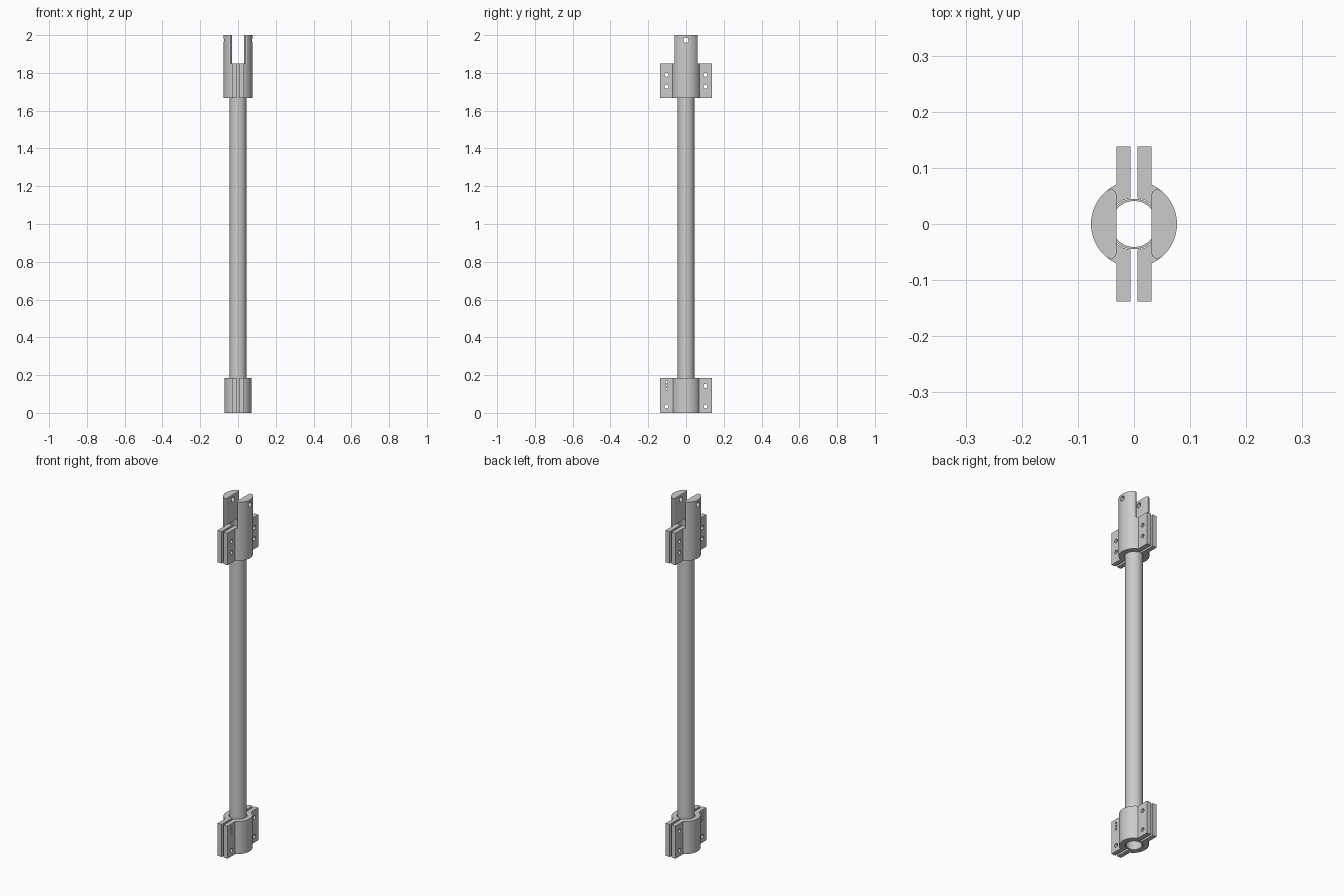
import bpy, bmesh
from math import cos, sin, acos, radians, pi, asin
from mathutils import Matrix, Vector

if "Cube" in bpy.data.objects:
    bpy.data.objects.remove(bpy.data.objects["Cube"])

GAP, FLANGE, REACH = 0.006, 0.031, 0.138   # flange inner x, outer x, y reach
BORE = 0.0465


def make_object(name, bm):
    bmesh.ops.recalc_face_normals(bm, faces=bm.faces[:])
    mesh = bpy.data.meshes.new(name)
    bm.to_mesh(mesh)
    bm.free()
    ob = bpy.data.objects.new(name, mesh)
    bpy.context.collection.objects.link(ob)
    return ob


def arc(rx, ry, a0, a1, n):
    return [(rx * cos(a0 + (a1 - a0) * i / n), ry * sin(a0 + (a1 - a0) * i / n))
            for i in range(n + 1)]


def extrude(name, outline, z0, z1, side):
    bm = bmesh.new()
    face = bm.faces.new([bm.verts.new((side * x, y, z0)) for x, y in outline])
    res = bmesh.ops.extrude_face_region(bm, geom=[face], use_keep_orig=True)
    top = [v for v in res["geom"] if isinstance(v, bmesh.types.BMVert)]
    bmesh.ops.translate(bm, verts=top, vec=(0, 0, z1 - z0))
    return make_object(name, bm)


def drill(ob, holes):
    # holes run along x: (y, z, radius)
    bm = bmesh.new()
    for y, z, r in holes:
        m = Matrix.Translation((0, y, z)) @ Matrix.Rotation(pi / 2, 4, 'Y')
        bmesh.ops.create_cone(bm, cap_ends=True, segments=24, radius1=r,
                              radius2=r, depth=0.4, matrix=m)
    cutter = make_object("hole_cutter", bm)
    cutter.hide_render = True
    mod = ob.modifiers.new("holes", 'BOOLEAN')
    mod.operation, mod.solver, mod.object = 'DIFFERENCE', 'EXACT', cutter
    bpy.context.view_layer.objects.active = ob
    bpy.ops.object.modifier_apply(modifier=mod.name)
    bpy.data.objects.remove(cutter)


def clamp_outline(rx, ry):
    # half shell with two flat flanges
    a, b = acos(FLANGE / rx), acos(GAP / BORE)
    return ([(GAP, -REACH), (FLANGE, -REACH)] + arc(rx, ry, -a, a, 28)
            + [(FLANGE, REACH), (GAP, REACH)] + arc(BORE, BORE, b, -b, 32))


# Hollow central tube
bm = bmesh.new()
prof = [bm.verts.new(p) for p in
        ((0.045, 0, 0), (0.045, 0, 1.85), (0.041, 0, 1.85), (0.041, 0, 0))]
edges = [bm.edges.new((prof[i], prof[(i + 1) % 4])) for i in range(4)]
bmesh.ops.spin(bm, geom=prof + edges, cent=(0, 0, 0), axis=(0, 0, 1),
               angle=2 * pi, steps=64, use_merge=True)
bmesh.ops.remove_doubles(bm, verts=bm.verts[:], dist=1e-5)
parts = [make_object("tube", bm)]

# Bolt holes and the three small holes in the lower clamp
lower_holes = [(0.103, 0.143, 0.011), (0.103, 0.034, 0.011), (-0.103, 0.034, 0.011)]
lower_holes += [(-0.103, z, 0.006) for z in (0.127, 0.145, 0.163)]
upper_holes = [(y, z, 0.011) for y in (-0.103, 0.103) for z in (1.727, 1.79)]

# Fork prong cross-section with rounded ends
a = radians(52)
prong = ([(0.031, -0.052), (0.0335, -0.058), (0.039, -0.062)]
         + arc(0.0765, 0.077, -a, a, 24)
         + [(0.039, 0.062), (0.0335, 0.058), (0.031, 0.052)])

# Mirrored clamp halves and fork prongs
for side, tag in ((1, "right"), (-1, "left")):
    low = extrude("lower_clamp_" + tag, clamp_outline(0.0725, 0.077), 0, 0.185, side)
    drill(low, lower_holes)
    up = extrude("upper_clamp_" + tag, clamp_outline(0.0765, 0.077), 1.668, 1.85, side)
    drill(up, upper_holes)
    fork = extrude("fork_prong_" + tag, prong, 1.85, 2.0, side)
    drill(fork, [(0, 1.973, 0.014)])
    parts += [low, up, fork]

# Smooth the round surfaces, keep edges sharp
bpy.ops.object.select_all(action='DESELECT')
for ob in parts:
    ob.select_set(True)
bpy.context.view_layer.objects.active = parts[0]
bpy.ops.object.shade_smooth_by_angle(angle=radians(30))
